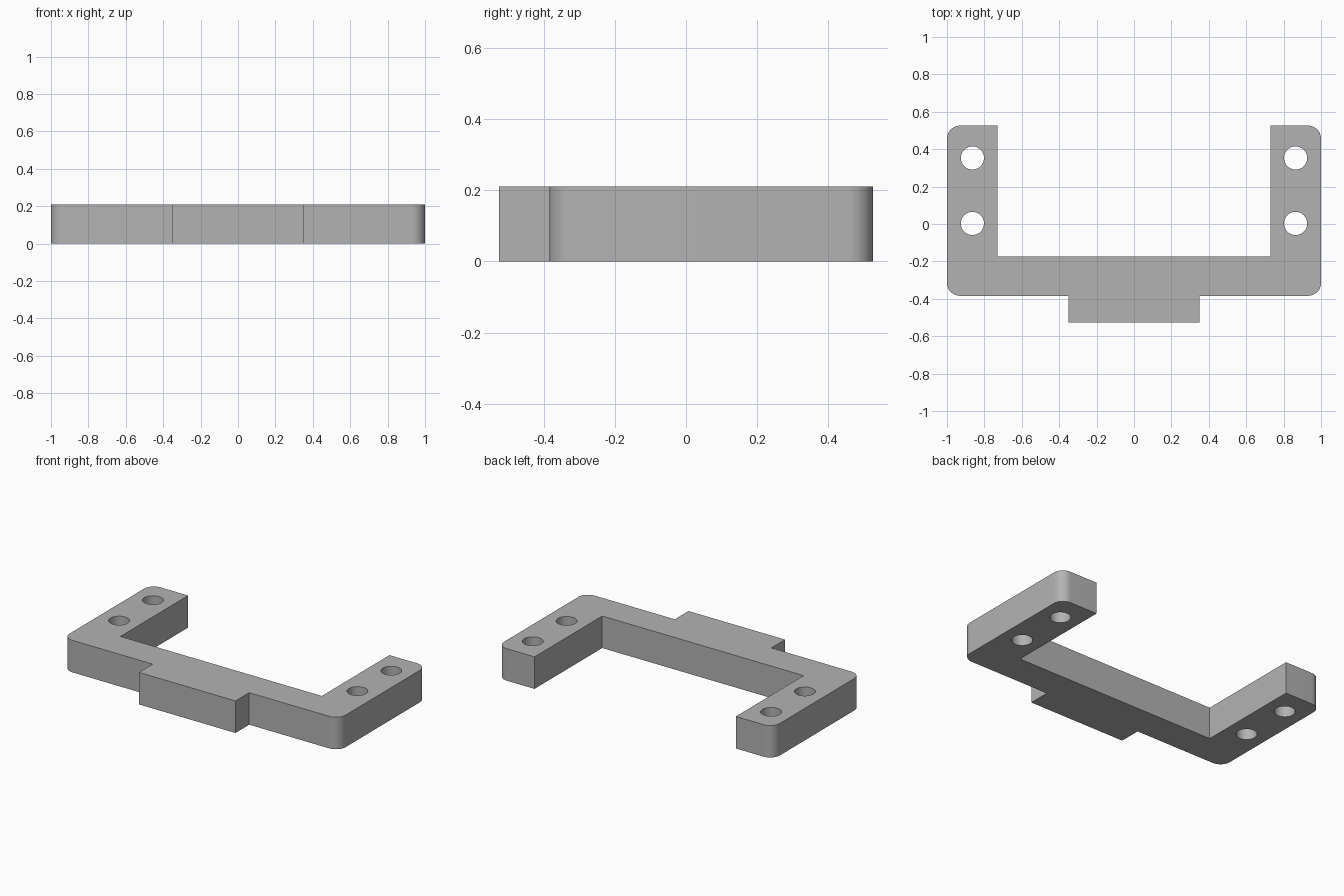
import bpy, bmesh, math

HEIGHT = 0.21
BACK, FRONT, INNER, TAB = 0.526, -0.384, -0.175, -0.526
CORNER = 0.07

if "Cube" in bpy.data.objects:
    bpy.data.objects.remove(bpy.data.objects["Cube"])

grey = bpy.data.materials.new("plain grey")
grey.use_nodes = True
colour = (0.45, 0.45, 0.45, 1)
grey.diffuse_color = colour
grey.node_tree.nodes["Principled BSDF"].inputs["Base Color"].default_value = colour


def arc(cx, cy, start, steps=12):
    """Quarter-circle corner, counter-clockwise from the start angle."""
    return [(cx + CORNER * math.cos(a), cy + CORNER * math.sin(a))
            for a in (start + math.pi / 2 * i / steps for i in range(steps + 1))]


# Right-hand half of the outline, then its mirror
half = [(0.35, TAB), (0.35, FRONT)]
half += arc(1 - CORNER, FRONT + CORNER, -math.pi / 2)
half += arc(1 - CORNER, BACK - CORNER, 0)
half += [(0.73, BACK), (0.73, INNER)]
outline = half + [(-x, y) for x, y in reversed(half)]

# U-shaped bracket with front tab
bm = bmesh.new()
face = bm.faces.new([bm.verts.new((x, y, 0)) for x, y in outline])
top = bmesh.ops.extrude_face_region(bm, geom=[face])["geom"]
bmesh.ops.translate(bm, vec=(0, 0, HEIGHT),
                    verts=[v for v in top if isinstance(v, bmesh.types.BMVert)])
bmesh.ops.recalc_face_normals(bm, faces=bm.faces)
mesh = bpy.data.meshes.new("bracket")
bm.to_mesh(mesh)
bm.free()
mesh.materials.append(grey)
bracket = bpy.data.objects.new("bracket", mesh)
bpy.context.collection.objects.link(bracket)

# Four through holes in the arms
for side in (-1, 1):
    for y in (0.003, 0.353):
        bpy.ops.mesh.primitive_cylinder_add(vertices=48, radius=0.062, depth=1,
                                            location=(side * 0.864, y, 0))
        cutter = bpy.context.object
        cutter.name = "hole_cutter"
        cutter.hide_render = True
        cutter.data.materials.append(grey)
        bpy.context.view_layer.objects.active = bracket
        cut = bracket.modifiers.new("hole", "BOOLEAN")
        cut.operation, cut.solver, cut.object = "DIFFERENCE", "EXACT", cutter
        bpy.ops.object.modifier_apply(modifier=cut.name)
        bpy.data.objects.remove(cutter)

# Smooth rounded corners and hole walls, sharp edges elsewhere
bpy.ops.object.select_all(action="DESELECT")
bracket.select_set(True)
bpy.context.view_layer.objects.active = bracket
bpy.ops.object.shade_smooth_by_angle(angle=math.radians(30))
